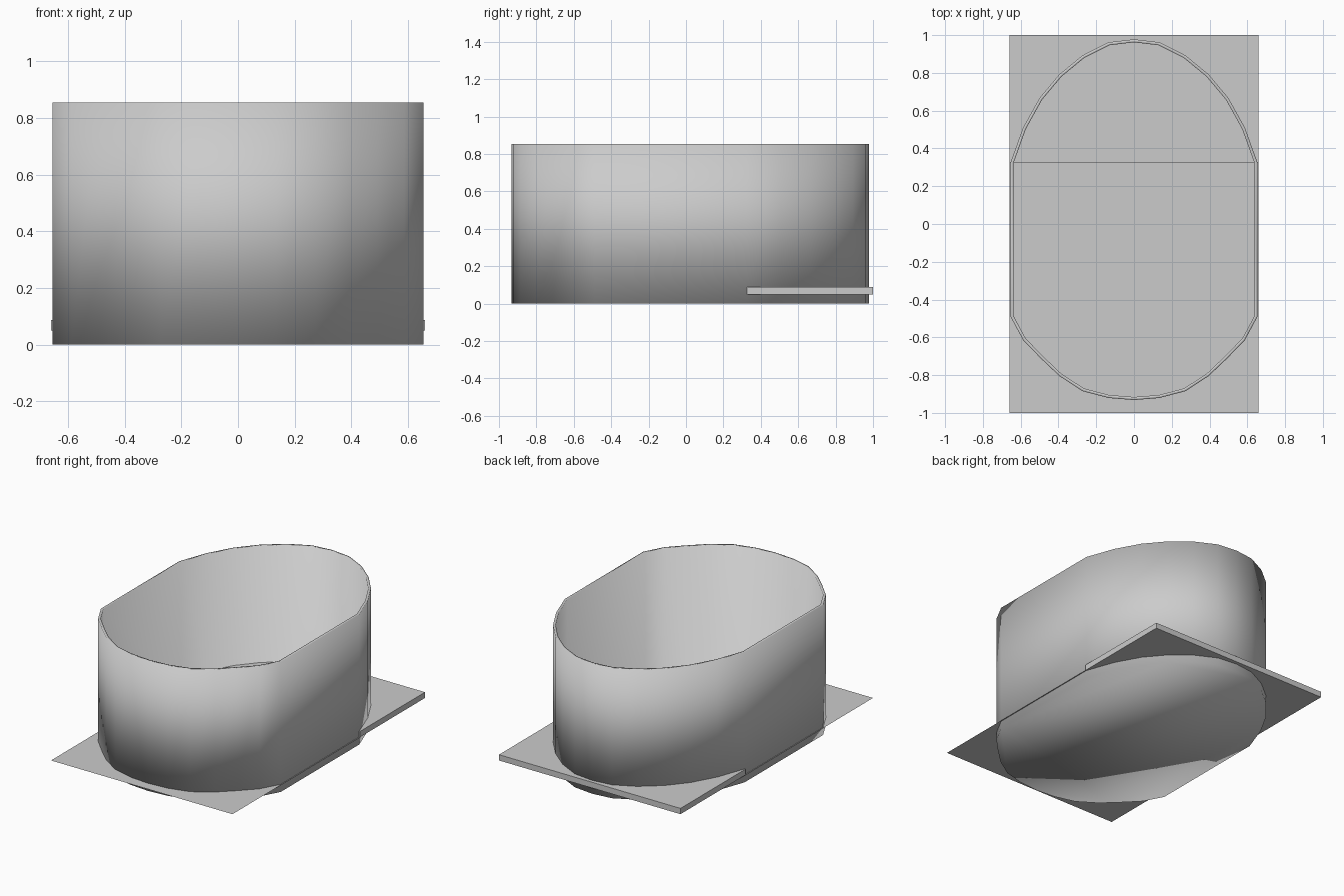
import bpy, bmesh

if "Cube" in bpy.data.objects:
    bpy.data.objects.remove(bpy.data.objects["Cube"])

# Right half of the tub outline, from front tip to back tip
half = [(0, -0.932), (0.135, -0.921), (0.272, -0.885), (0.395, -0.805), (0.492, -0.713),
        (0.587, -0.615), (0.654, -0.49), (0.654, 0.325), (0.587, 0.51), (0.5, 0.667),
        (0.395, 0.792), (0.272, 0.893), (0.135, 0.962), (0, 0.978)]
outline = half + [(-x, y) for x, y in reversed(half[1:-1])]


def finish(bm, name):
    bmesh.ops.recalc_face_normals(bm, faces=bm.faces)
    me = bpy.data.meshes.new(name)
    bm.to_mesh(me)
    bm.free()
    ob = bpy.data.objects.new(name, me)
    bpy.context.collection.objects.link(ob)
    return ob


def slab(name, y0, y1, z0, z1):
    """Rectangular sheet, thickened when z1 is above z0."""
    bm = bmesh.new()
    face = bm.faces.new([bm.verts.new((x, y, z0)) for x, y in
                         [(-0.66, y0), (0.66, y0), (0.66, y1), (-0.66, y1)]])
    if z1 > z0:
        ext = bmesh.ops.extrude_face_region(bm, geom=[face], use_keep_orig=True)
        for v in ext["geom"]:
            if isinstance(v, bmesh.types.BMVert):
                v.co.z = z1
    return finish(bm, name)


# Open tub: floor plus upright wall, given thickness inward
bm = bmesh.new()
low = [bm.verts.new((x, y, 0)) for x, y in outline]
top = [bm.verts.new((x, y, 0.855)) for x, y in outline]
bm.faces.new(low[::-1])
n = len(outline)
for i in range(n):
    j = (i + 1) % n
    bm.faces.new((low[i], low[j], top[j], top[i]))
tub = finish(bm, "tub")
# make sure the wall faces outward so the thickness grows inward
if tub.data.polygons[0].normal.z > 0:
    tub.data.flip_normals()
for p in tub.data.polygons:
    p.use_smooth = True
sol = tub.modifiers.new("wall_thickness", 'SOLIDIFY')
sol.thickness = 0.016
sol.offset = -1
sol.use_even_offset = True

# Base: thin sheet at the front, thick slab at the back
slab("front_base_sheet", -1.0, 0.325, 0.05, 0.05)
slab("back_base_slab", 0.325, 1.0, 0.05, 0.088)
